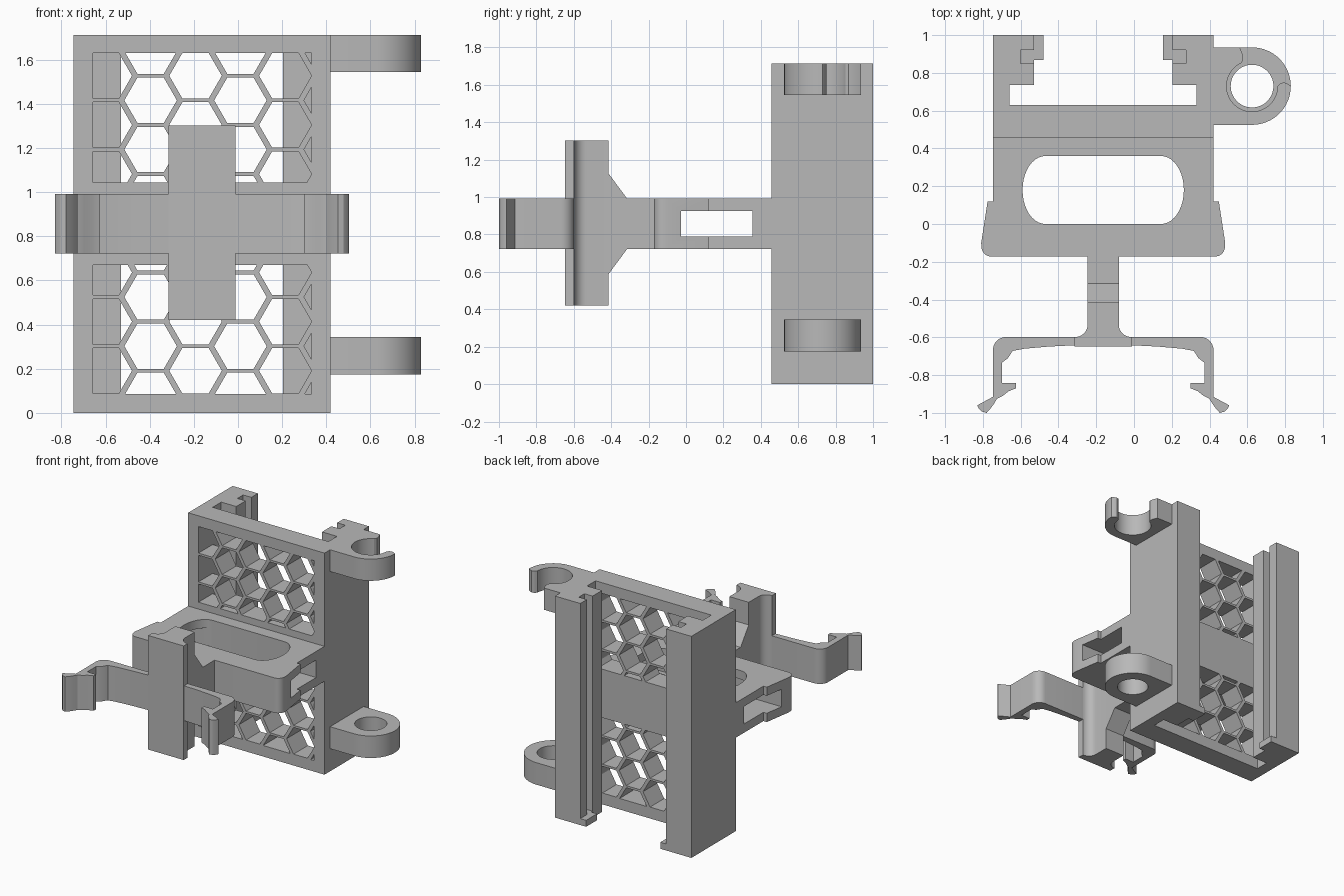
import bpy, bmesh
from math import sin, cos, pi, radians
from mathutils import Vector

cube = bpy.data.objects.get("Cube")
if cube:
    bpy.data.objects.remove(cube, do_unlink=True)

MID = -0.163          # symmetry axis of the bracket
SHELF_Z = (0.722, 0.992)
TOP = 1.713

grey = bpy.data.materials.new("matte grey")
grey.use_nodes = True
grey.diffuse_color = (0.48, 0.48, 0.48, 1)
grey.node_tree.nodes["Principled BSDF"].inputs["Base Color"].default_value = (0.48, 0.48, 0.48, 1)


def add_prism(bm, pts, sweep):
    """Closed prism from a planar outline swept along a vector."""
    sweep = Vector(sweep)
    a = [bm.verts.new(p) for p in pts]
    b = [bm.verts.new(Vector(p) + sweep) for p in pts]
    bm.faces.new(a)
    bm.faces.new(b[::-1])
    n = len(a)
    for i in range(n):
        j = (i + 1) % n
        bm.faces.new((a[j], a[i], b[i], b[j]))


def make(name, bm):
    bmesh.ops.recalc_face_normals(bm, faces=bm.faces)
    mesh = bpy.data.meshes.new(name)
    bm.to_mesh(mesh)
    bm.free()
    mesh.materials.append(grey)
    obj = bpy.data.objects.new(name, mesh)
    bpy.context.collection.objects.link(obj)
    return obj


def activate(obj):
    bpy.ops.object.select_all(action='DESELECT')
    obj.select_set(True)
    bpy.context.view_layer.objects.active = obj


def upright(name, outline, z0, z1):
    bm = bmesh.new()
    add_prism(bm, [(x, y, z0) for x, y in outline], (0, 0, z1 - z0))
    return make(name, bm)


def mirrored(half):
    """Full outline from a half outline measured outward from the axis."""
    return [(MID + u, y) for u, y in half] + [(MID - u, y) for u, y in reversed(half)]


def arc(cx, cy, rx, ry, a0, a1, n):
    angles = [radians(a0 + (a1 - a0) * i / n) for i in range(n + 1)]
    return [(cx + rx * cos(a), cy + ry * sin(a)) for a in angles]


def cut(obj, cutter):
    cutter.hide_render = True
    mod = obj.modifiers.new("cut", 'BOOLEAN')
    mod.operation = 'DIFFERENCE'
    mod.solver = 'EXACT'
    mod.object = cutter
    activate(obj)
    bpy.ops.object.modifier_apply(modifier=mod.name)
    bpy.data.objects.remove(cutter, do_unlink=True)


# Back plate with grooved side rails
frame = upright("rail_frame", mirrored([
    (.583, .457), (.583, 1), (.367, 1), (.367, .92), (.437, .92), (.437, .85),
    (.367, .85), (.367, .735), (.495, .735), (.495, .63)]), 0, TOP)

# Honeycomb windows
PITCH_X, PITCH_Z, RADIUS = .2035, .2228, .119
cells = bmesh.new()
for low, high in ((.085, .67), (1.045, 1.63)):
    flat = bmesh.new()
    for col in range(-3, 4):
        for row in range(-1, 9):
            cx = -.1925 + col * PITCH_X
            cz = .191 + (row + .5 * (col % 2)) * PITCH_Z
            hexagon = arc(cx, cz, RADIUS, RADIUS, 0, 300, 5)
            flat.faces.new([flat.verts.new((x, .4, z)) for x, z in hexagon])
    for co, no in (((0, 0, low), (0, 0, -1)), ((0, 0, high), (0, 0, 1)),
                   ((MID - .495, 0, 0), (-1, 0, 0)), ((MID + .495, 0, 0), (1, 0, 0))):
        bmesh.ops.bisect_plane(flat, geom=flat.verts[:] + flat.edges[:] + flat.faces[:],
                               dist=1e-6, plane_co=co, plane_no=no, clear_outer=True)
    for f in flat.faces:
        add_prism(cells, [v.co.copy() for v in f.verts], (0, .29, 0))
    flat.free()
cut(frame, make("honeycomb_cutter", cells))

# End stops at the bottom of the rails
for side, name in ((-1, "right_rail_stop"), (1, "left_rail_stop")):
    stop = [(.437, .85), (.367, .85), (.367, .867), (.317, .867),
            (.317, 1), (.367, 1), (.367, .92), (.437, .92)]
    upright(name, [(MID + side * u, y) for u, y in stop], 0, .05)

# Shelf with a vertical oval opening and a strap slot across it
shelf = upright("shelf", mirrored(
    [(.583, .457), (.583, .12), (.612, .12), (.646, -.1)]
    + arc(.595, -.117, .05, .055, 0, -90, 6)), *SHELF_Z)
oval = mirrored(arc(.307, .18, .12, .18, -90, 90, 20))
cut(shelf, upright("oval_cutter", oval, .6, 1.1))
slot = mirrored([(.8, -.028), (.8, .355)])
cut(shelf, upright("slot_cutter", slot, .79, .925))

# Neck with sloped gussets
bm = bmesh.new()
side_outline = [(-.415, .587), (-.315, SHELF_Z[0]), (-.172, SHELF_Z[0]),
                (-.172, SHELF_Z[1]), (-.315, SHELF_Z[1]), (-.415, 1.127)]
add_prism(bm, [(MID - .083, y, z) for y, z in side_outline], (.166, 0, 0))
make("neck", bm)

# Tall front post, flared into its face plate
upright("front_post", mirrored(
    [(.152, -.648)] + arc(.152, -.535, .069, .064, 270, 180, 8) + [(.083, -.415)]),
    .42, 1.302)

# Spring clip with barbed ends
clip_half = ([(.152, -.598)] + arc(.514, -.668, .07, .07, 90, 0, 8)
             + [(.584, -.915), (.667, -.96), (.66, -.975), (.642, -.993), (.617, -1),
                (.595, -.975), (.577, -.95), (.562, -.925), (.532, -.91), (.5, -.885),
                (.462, -.87), (.462, -.842), (.537, -.842), (.537, -.735),
                (.504, -.71), (.48, -.672), (.417, -.66), (.29, -.649), (.152, -.642)])
# outline runs along the back of one arm, round the tip and back inside
for side, name in ((-1, "right_clip_arm"), (1, "left_clip_arm")):
    upright(name, [(MID + side * u, y) for u, y in clip_half], *SHELF_Z)

# Lower closed ring
CX, CY, R = .625, .73, .205
lug = upright("lower_ring", [(.42, CY - R)] + arc(CX, CY, R, R, -90, 90, 32)
              + [(.42, CY + R)], .175, .345)
cut(lug, upright("ring_cutter", arc(CX, CY, .113, .113, 0, 354, 59), .1, .4))

# Upper open hook
upright("upper_hook", [(.42, CY - R)] + arc(CX, CY, R, R, -90, 0, 16)
        + [(.815, .742), (.795, .75), (.775, .745)]
        + arc(CX, CY, .135, .135, 0, -245, 40)
        + [(.578, .87), (.574, .9), (.56, CY + R), (.42, CY + R)], 1.545, TOP)

for obj in [o for o in bpy.context.scene.objects if o.type == 'MESH']:
    activate(obj)
    bpy.ops.object.shade_smooth_by_angle(angle=radians(25))
